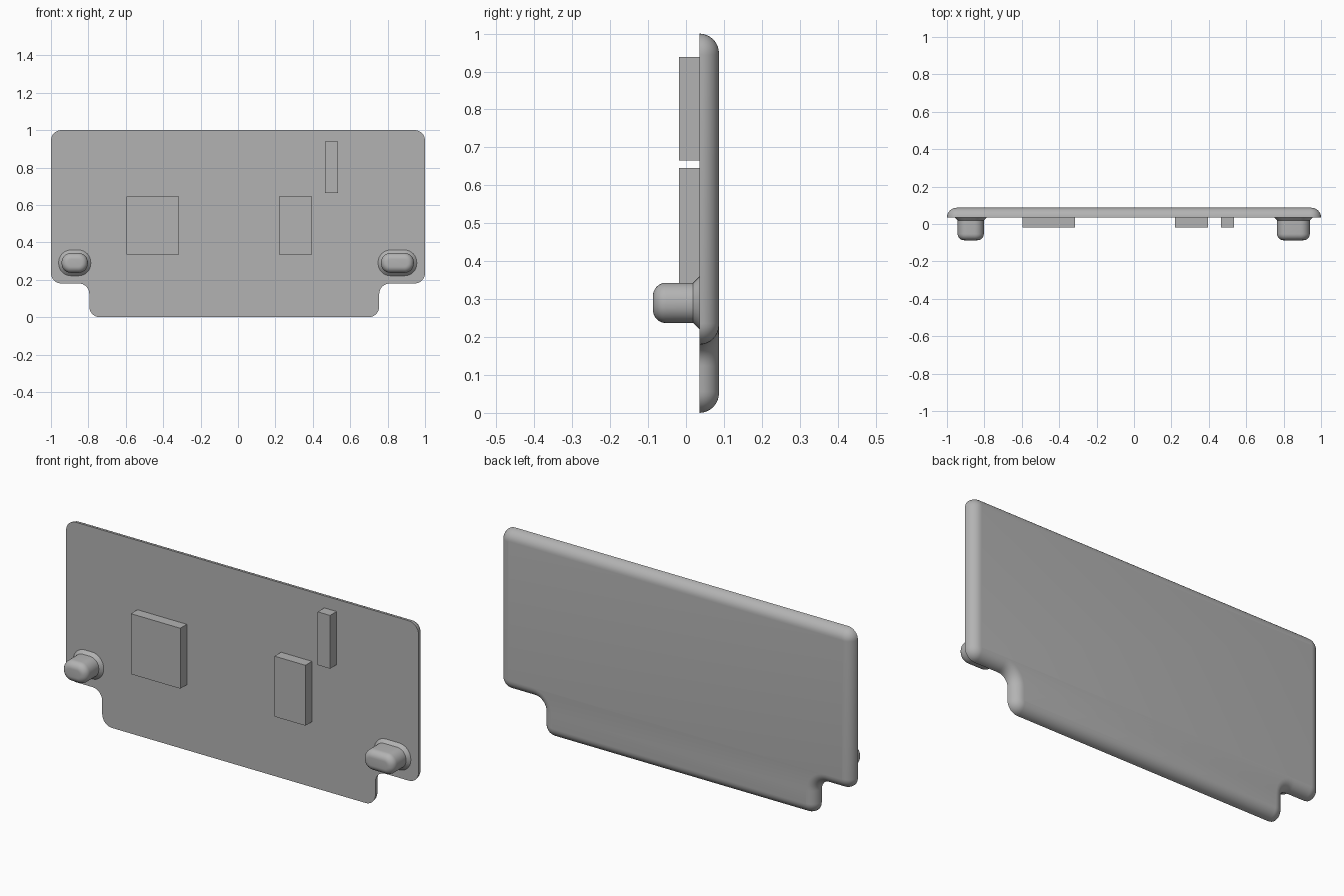
import bpy, bmesh
from math import cos, sin, pi, radians
from mathutils import Vector

cube = bpy.data.objects.get("Cube")
if cube:
    bpy.data.objects.remove(cube, do_unlink=True)

grey = bpy.data.materials.new("plain grey")
grey.use_nodes = True
colour = (0.45, 0.45, 0.45, 1)
grey.diffuse_color = colour
grey.node_tree.nodes["Principled BSDF"].inputs["Base Color"].default_value = colour

STEPS = 8


def outline(corners, radius, inset):
    """Rounded loop of (x, z) points, counter-clockwise, moved inwards by inset."""
    points, n = [], len(corners)
    for i in range(n):
        p = Vector(corners[i])
        a = (p - Vector(corners[i - 1])).normalized()
        b = (Vector(corners[(i + 1) % n]) - p).normalized()
        turn = 1 if a.cross(b) > 0 else -1
        centre = p + (b - a) * radius
        r = radius - turn * inset
        for k in range(STEPS + 1):
            t = k / STEPS * pi / 2
            points.append(centre - b * r * cos(t) + a * r * sin(t))
    return points


def layered_solid(name, corners, radius, layers):
    """Skin a stack of (inset, y) outlines and cap both ends."""
    bm = bmesh.new()
    rings = [[bm.verts.new((p.x, y, p.y)) for p in outline(corners, radius, d)]
             for d, y in layers]
    n = len(rings[0])
    for low, high in zip(rings, rings[1:]):
        for i in range(n):
            j = (i + 1) % n
            bm.faces.new((low[i], low[j], high[j], high[i]))
    bm.faces.new(rings[0])
    bm.faces.new(rings[-1])
    bmesh.ops.recalc_face_normals(bm, faces=bm.faces)
    return finish(name, bm, True)


def finish(name, bm, smooth):
    mesh = bpy.data.meshes.new(name)
    bm.to_mesh(mesh)
    bm.free()
    mesh.materials.append(grey)
    obj = bpy.data.objects.new(name, mesh)
    bpy.context.collection.objects.link(obj)
    if smooth:
        bpy.ops.object.select_all(action="DESELECT")
        obj.select_set(True)
        bpy.context.view_layer.objects.active = obj
        bpy.ops.object.shade_smooth_by_angle(angle=radians(35))
    return obj


def rectangle(x0, x1, z0, z1):
    return [(x0, z0), (x1, z0), (x1, z1), (x0, z1)]


def block(name, x0, x1, z0, z1, y0, y1):
    bm = bmesh.new()
    bmesh.ops.create_cube(bm, size=1)
    for v in bm.verts:
        v.co = ((x0 + x1) / 2 + v.co.x * (x1 - x0),
                (y0 + y1) / 2 + v.co.y * (y1 - y0),
                (z0 + z1) / 2 + v.co.z * (z1 - z0))
    return finish(name, bm, False)


FRONT, BACK = 0.035, 0.087
PAD_FRONT, PEG_FRONT = -0.018, -0.087

# Plate with a lower tab, flat in front and rounded over at the back
plate = [(-0.795, 0), (0.755, 0), (0.755, 0.18), (1, 0.18),
         (1, 1), (-1, 1), (-1, 0.18), (-0.795, 0.18)]
R = BACK - FRONT
angles = [k / STEPS * pi / 2 for k in range(STEPS + 1)]
layered_solid("plate", plate, 0.056,
              [(R * (1 - cos(t)), FRONT + R * sin(t)) for t in angles])

# Raised pads on the front
for name, x0, x1, z0, z1 in (("wide_pad", -0.595, -0.315, 0.335, 0.645),
                             ("narrow_pad", 0.22, 0.395, 0.335, 0.645),
                             ("slim_pad", 0.465, 0.535, 0.665, 0.938)):
    block(name, x0, x1, z0, z1, PAD_FRONT, FRONT)

# Pegs with a rounded tip and a flared foot
TIP, FLARE = 0.034, 0.016
tip = [(TIP * (1 - sin(t)), PEG_FRONT + TIP * (1 - cos(t))) for t in angles]
foot = [(0, FRONT - FLARE), (-FLARE, FRONT)]
for name, x0, x1 in (("right_peg", -0.943, -0.803), ("left_peg", 0.765, 0.94)):
    layered_solid(name, rectangle(x0, x1, 0.237, 0.343), 0.05, tip + foot)
